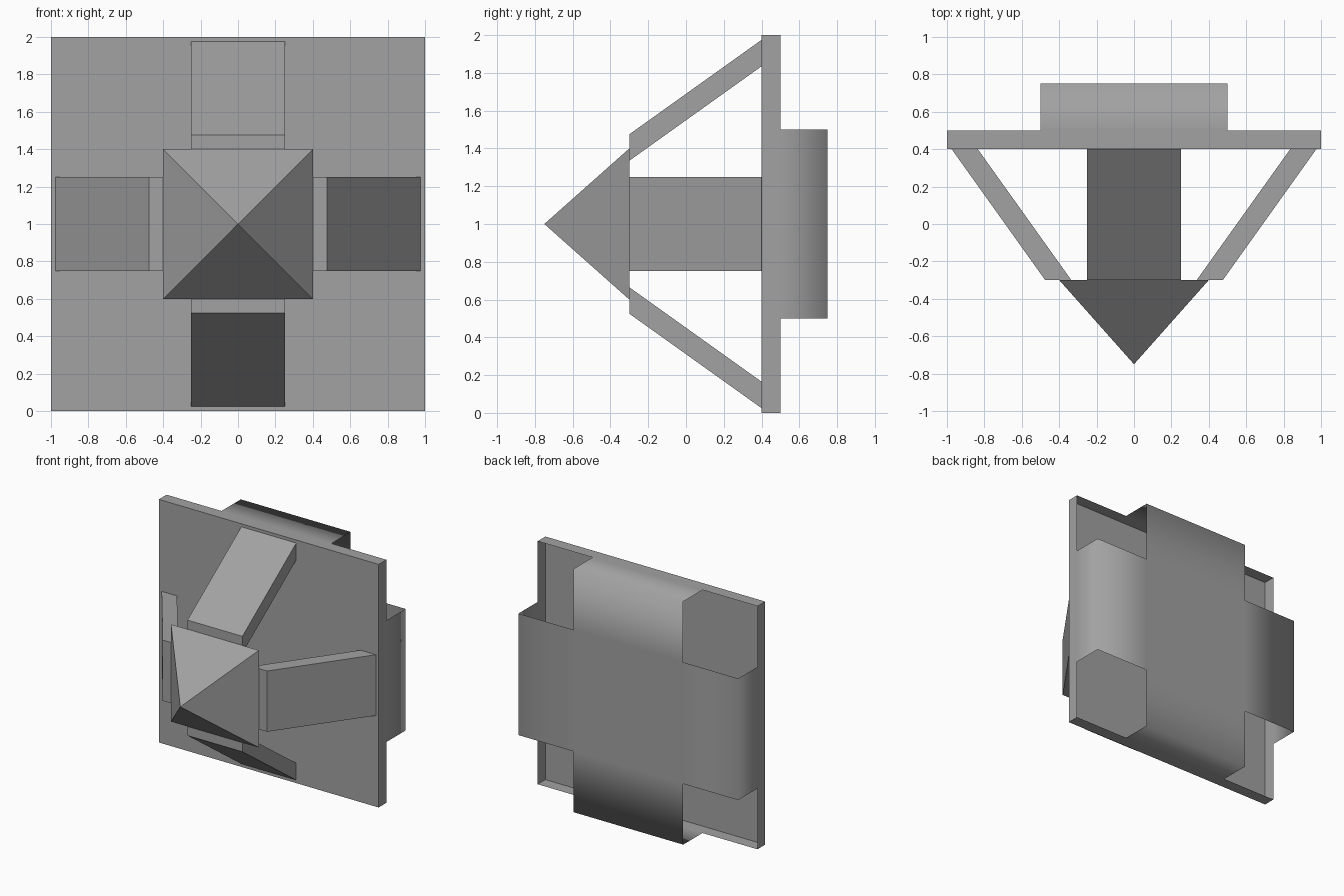
import bpy, bmesh, math
from mathutils import Vector, Matrix

cube = bpy.data.objects.get("Cube")
if cube:
    bpy.data.objects.remove(cube, do_unlink=True)

grey = bpy.data.materials.new("mid_grey")
grey.use_nodes = True
colour = (0.36, 0.36, 0.36, 1)
grey.diffuse_color = colour
grey.node_tree.nodes["Principled BSDF"].inputs["Base Color"].default_value = colour

CENTRE_Z = 1.0


def make_object(name, bm):
    mesh = bpy.data.meshes.new(name)
    bm.to_mesh(mesh)
    bm.free()
    mesh.materials.append(grey)
    obj = bpy.data.objects.new(name, mesh)
    obj.location.z = CENTRE_Z
    bpy.context.collection.objects.link(obj)
    return obj


def quad(bm, *points):
    return bm.faces.new([bm.verts.new(p) for p in points])


# Open-backed tray with a cross-shaped raised cover; corners and cover sides are open
bm = bmesh.new()
FRONT, RIM, BACK = 0.4, 0.5, 0.75
steps = [-1, -0.5, 0.5, 1]
for i in range(3):
    a, b = steps[i], steps[i + 1]
    for j in range(3):
        c, d = steps[j], steps[j + 1]
        quad(bm, (a, FRONT, c), (b, FRONT, c), (b, FRONT, d), (a, FRONT, d))
        if i == 1 or j == 1:
            quad(bm, (a, BACK, c), (b, BACK, c), (b, BACK, d), (a, BACK, d))
    for s in (-1, 1):
        spans = [(FRONT, RIM)] + ([(RIM, BACK)] if i == 1 else [])
        for y0, y1 in spans:
            quad(bm, (s, y0, a), (s, y0, b), (s, y1, b), (s, y1, a))
            quad(bm, (a, y0, s), (b, y0, s), (b, y1, s), (a, y1, s))
bmesh.ops.remove_doubles(bm, verts=bm.verts, dist=0.001)
bm.normal_update()
middle = Vector((0, 0.55, 0))
for f in bm.faces:
    if f.normal.dot(f.calc_center_median() - middle) < 0:
        f.normal_flip()
    f.smooth = True
bm.normal_update()
# Smooth fold around the cover, sharp tray edges
for e in bm.edges:
    on_cover = all(v.co.y > 0.7 for v in e.verts)
    e.smooth = on_cover or e.calc_face_angle(0) < math.radians(30)
make_object("back_tray", bm)

# Pyramid nose pointing forward
bm = bmesh.new()
bmesh.ops.create_cone(bm, cap_ends=True, segments=4, radius1=0.4 * math.sqrt(2),
                      radius2=0, depth=0.45,
                      matrix=Matrix.Translation((0, -0.525, 0))
                      @ Matrix.Rotation(math.radians(90), 4, 'X')
                      @ Matrix.Rotation(math.radians(45), 4, 'Z'))
make_object("nose_pyramid", bm)

# Four slanted struts from the nose to the tray
for k, name in enumerate(("top", "right", "bottom", "left")):
    bm = bmesh.new()
    bmesh.ops.create_cube(bm, size=1)
    for v in bm.verts:
        x, y, z = v.co
        v.co = (x * 0.5, 0.05 + y * 0.7, 0.655 + z * 0.14 + y * 0.5)
    bm.transform(Matrix.Rotation(math.radians(90 * k), 4, 'Y'))
    make_object(name + "_strut", bm)
